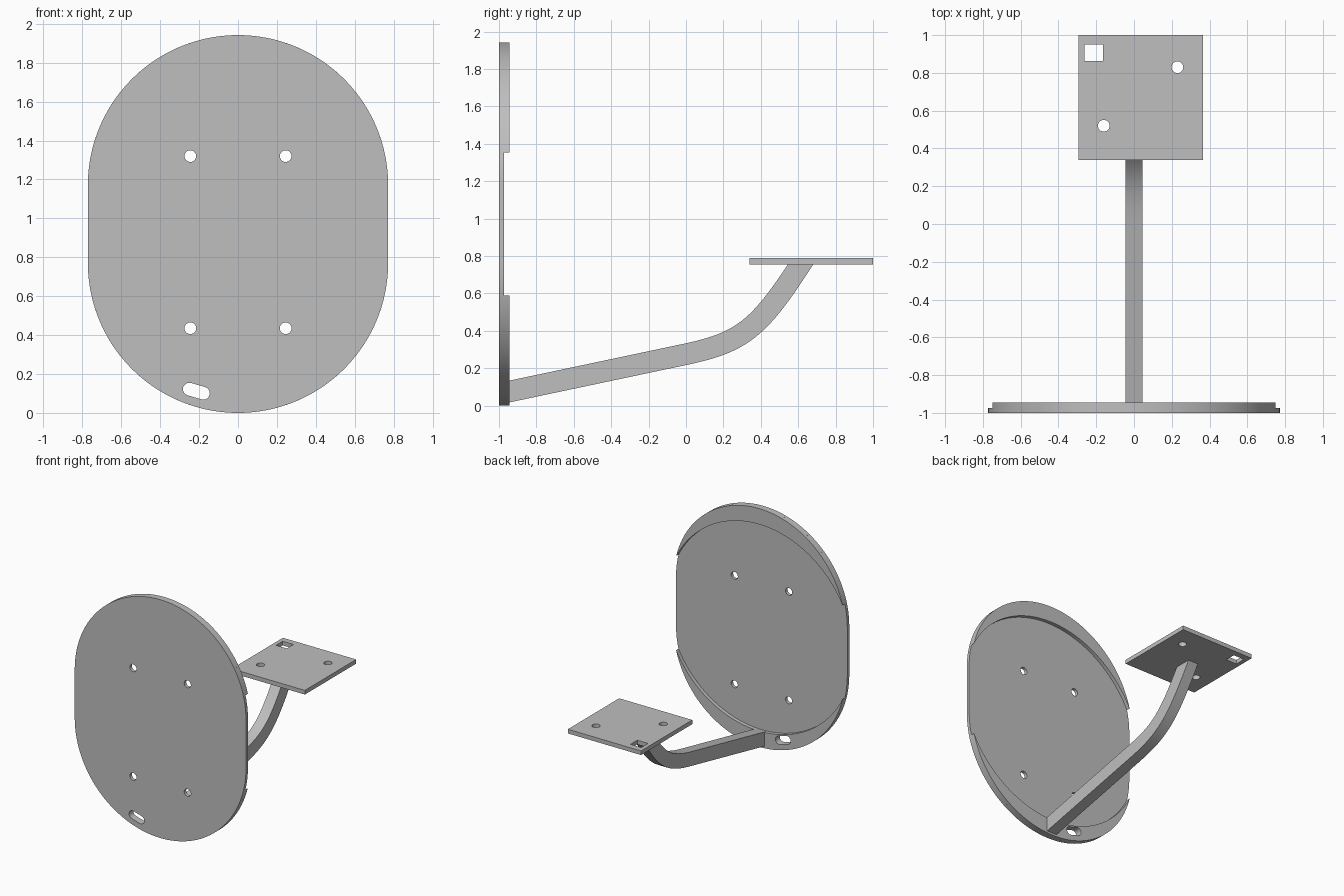
import bpy, bmesh, math
from math import sin, cos, pi
from mathutils import Vector

cube = bpy.data.objects.get("Cube")
if cube:
    bpy.data.objects.remove(cube, do_unlink=True)

# One grey for every part
GREY = (0.52, 0.52, 0.52, 1)
metal = bpy.data.materials.new("grey_metal")
metal.use_nodes = True
metal.diffuse_color = GREY
metal.node_tree.nodes["Principled BSDF"].inputs["Base Color"].default_value = GREY


def arc(cx, cy, r, a, b, n):
    """Points along an arc, both ends included."""
    return [(cx + r * cos(a + (b - a) * i / n), cy + r * sin(a + (b - a) * i / n))
            for i in range(n + 1)]


def circle(cx, cy, r, n=24):
    return arc(cx, cy, r, 0, 2 * pi, n)[:-1]


def finish(name, bm):
    bmesh.ops.recalc_face_normals(bm, faces=bm.faces[:])
    mesh = bpy.data.meshes.new(name)
    bm.to_mesh(mesh)
    bm.free()
    mesh.materials.append(metal)
    obj = bpy.data.objects.new(name, mesh)
    bpy.context.collection.objects.link(obj)
    bpy.ops.object.select_all(action='DESELECT')
    obj.select_set(True)
    bpy.context.view_layer.objects.active = obj
    bpy.ops.object.shade_smooth_by_angle(angle=math.radians(30))
    return obj


def slab(name, loops, place, push):
    """Fill an outline with holes and give it thickness."""
    bm = bmesh.new()
    for loop in loops:
        vs = [bm.verts.new(place(u, v)) for u, v in loop]
        for a, b in zip(vs, vs[1:] + vs[:1]):
            bm.edges.new((a, b))
    bmesh.ops.triangle_fill(bm, edges=bm.edges[:], use_beauty=True, normal=Vector(push))
    new = bmesh.ops.extrude_face_region(bm, geom=bm.faces[:])["geom"]
    bmesh.ops.translate(bm, vec=push, verts=[g for g in new if isinstance(g, bmesh.types.BMVert)])
    return finish(name, bm)


# Upright plate: two half circles joined by short straight sides
R, LOW, HIGH, MID = 0.772, 0.772, 1.17, 0.971
outline = arc(0, HIGH, R, 0, pi, 72) + arc(0, LOW, R, pi, 2 * pi, 72)
tilt = -0.29
slot = (arc(-0.25, 0.122, 0.033, tilt + pi / 2, tilt + 1.5 * pi, 12)
        + arc(-0.178, 0.101, 0.033, tilt - pi / 2, tilt + pi / 2, 12))
bolt_holes = [circle(x, z, 0.03) for x in (-0.245, 0.245) for z in (0.435, 1.32)]
slab("upright_plate", [outline, slot] + bolt_holes,
     lambda u, v: (u, -1, v), (0, 0.026, 0))

# Raised crescents on the back, left by a round recess
RECESS = 0.842
rise = (RECESS ** 2 - R ** 2 - (HIGH - MID) ** 2) / (2 * (HIGH - MID))
a0 = math.asin(rise / R)
b0 = math.asin((rise + HIGH - MID) / RECESS)
crescent = arc(0, HIGH, R, a0, pi - a0, 64) + arc(0, MID, RECESS, pi - b0, b0, 56)[1:-1]
slab("upper_rim", [crescent], lambda u, v: (u, -0.974, v), (0, 0.03, 0))
flipped = [(x, 2 * MID - z) for x, z in crescent]
slab("lower_rim", [flipped, slot], lambda u, v: (u, -0.974, v), (0, 0.03, 0))

# Shelf with one square and two round holes
SHELF_Z = 0.755
edge = [(-0.295, 0.34), (0.365, 0.34), (0.365, 1), (-0.295, 1)]
window = [(-0.262, 0.863), (-0.165, 0.863), (-0.165, 0.95), (-0.262, 0.95)]
slab("shelf", [edge, window, circle(0.23, 0.83, 0.031), circle(-0.16, 0.52, 0.031)],
     lambda u, v: (u, v, SHELF_Z), (0, 0, 0.034))

# Arm: square bar, straight and then bent up to the shelf
p = [Vector(q) for q in ((0, 0.275), (0.297, 0.338), (0.389, 0.41), (0.6125, SHELF_Z))]
path = [(Vector((-0.97, 0.07)), (p[1] - p[0]).normalized())]
STEPS = 24
for i in range(STEPS + 1):
    t = i / STEPS
    s = 1 - t
    pos = p[0] * s**3 + p[1] * 3 * s * s * t + p[2] * 3 * s * t * t + p[3] * t**3
    tan = (p[1] - p[0]) * s * s + (p[2] - p[1]) * 2 * s * t + (p[3] - p[2]) * t * t
    path.append((pos, tan.normalized()))
bm = bmesh.new()
rings = []
for k, (pos, tan) in enumerate(path):
    side = Vector((-tan.y, tan.x)) * 0.057
    top, bottom = pos + side, pos - side
    if k == len(path) - 1:  # trim flush with the shelf underside
        top += tan * (SHELF_Z - top.y) / tan.y
        bottom += tan * (SHELF_Z - bottom.y) / tan.y
    rings.append([bm.verts.new((x, q.x, q.y))
                  for x, q in ((-0.045, top), (0.045, top), (0.045, bottom), (-0.045, bottom))])
for a, b in zip(rings, rings[1:]):
    for j in range(4):
        m = (j + 1) % 4
        bm.faces.new((a[j], a[m], b[m], b[j]))
bm.faces.new(rings[0])
bm.faces.new(rings[-1])
finish("arm", bm)
